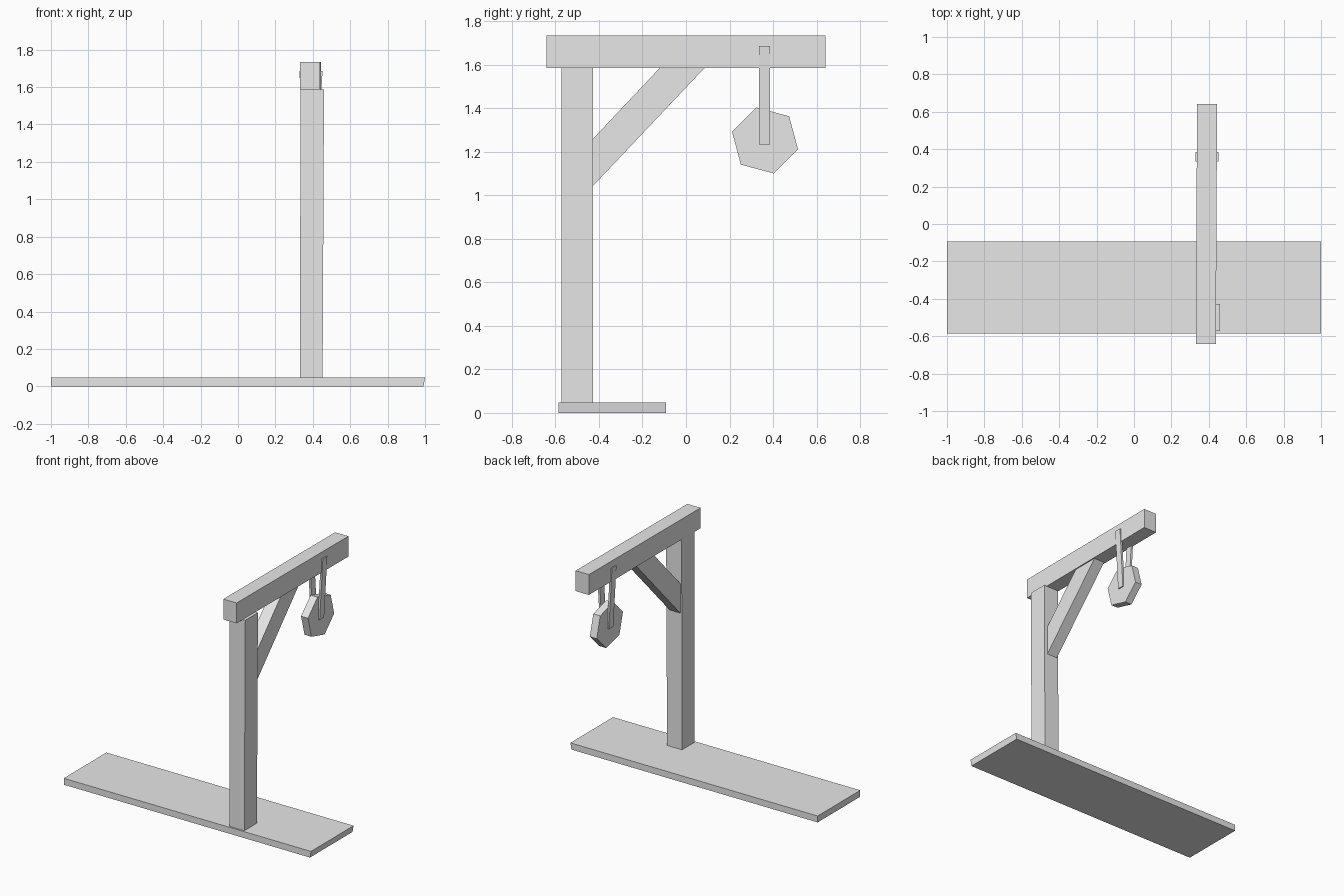
import bpy
import bmesh
from math import cos, sin, radians

if "Cube" in bpy.data.objects:
    bpy.data.objects.remove(bpy.data.objects["Cube"], do_unlink=True)

grey = bpy.data.materials.new("plain grey")
grey.use_nodes = True
grey.diffuse_color = (0.8, 0.8, 0.8, 1)
grey.node_tree.nodes["Principled BSDF"].inputs["Base Color"].default_value = (0.8, 0.8, 0.8, 1)


def prism(name, outline, x0, x1, lean=lambda x, y, z: x):
    """Extrude a (y, z) outline from x0 to x1; lean shifts x for crooked timber."""
    bm = bmesh.new()
    sides = [[bm.verts.new((lean(x, y, z), y, z)) for y, z in outline] for x in (x0, x1)]
    for ring in sides:
        bm.faces.new(ring)
    n = len(outline)
    for i in range(n):
        j = (i + 1) % n
        bm.faces.new((sides[0][i], sides[0][j], sides[1][j], sides[1][i]))
    bmesh.ops.recalc_face_normals(bm, faces=bm.faces)
    mesh = bpy.data.meshes.new(name)
    bm.to_mesh(mesh)
    bm.free()
    mesh.materials.append(grey)
    obj = bpy.data.objects.new(name, mesh)
    bpy.context.collection.objects.link(obj)
    return obj


def rect(y0, y1, z0, z1):
    return [(y0, z0), (y1, z0), (y1, z1), (y0, z1)]


# Base plank, its ends slightly off square
prism("base_plank", rect(-0.585, -0.093, 0, 0.047), -1, 1,
      lambda x, y, z: x - (0.008 * (1 - z / 0.047) if x > 0 else 0))

# Upright post, a little wider towards the top
prism("post", rect(-0.573, -0.427, 0.04, 1.588), 0.331, 0.452,
      lambda x, y, z: x + (0.005 if x > 0.4 else 0.002) * z)

# Top beam, turned very slightly
prism("top_beam", rect(-0.642, 0.641, 1.586, 1.735), 0.334, 0.441,
      lambda x, y, z: x + 0.005 * y)

# Diagonal brace between post and beam
prism("diagonal_brace", [(-0.43, 1.04), (0.088, 1.588), (-0.118, 1.588), (-0.43, 1.257)],
      0.345, 0.432)

# Hexagonal pulley wheel
cx, cy, cz = 0.39, 0.363, 1.252
prism("pulley_wheel", [(cy + 0.157 * cos(radians(a)), cz + 0.157 * sin(radians(a)))
                       for a in range(-15, 345, 60)], cx - 0.028, cx + 0.028)

# Two straps leaning in from the beam to the wheel
z0, z1 = 1.234, 1.687
for name, side in (("left_strap", 1), ("right_strap", -1)):
    prism(name, rect(0.335, 0.386, z0, z1), cx - 0.008, cx + 0.008,
          lambda x, y, z: x + side * (0.028 + 0.026 * (z - z0) / (z1 - z0)))
